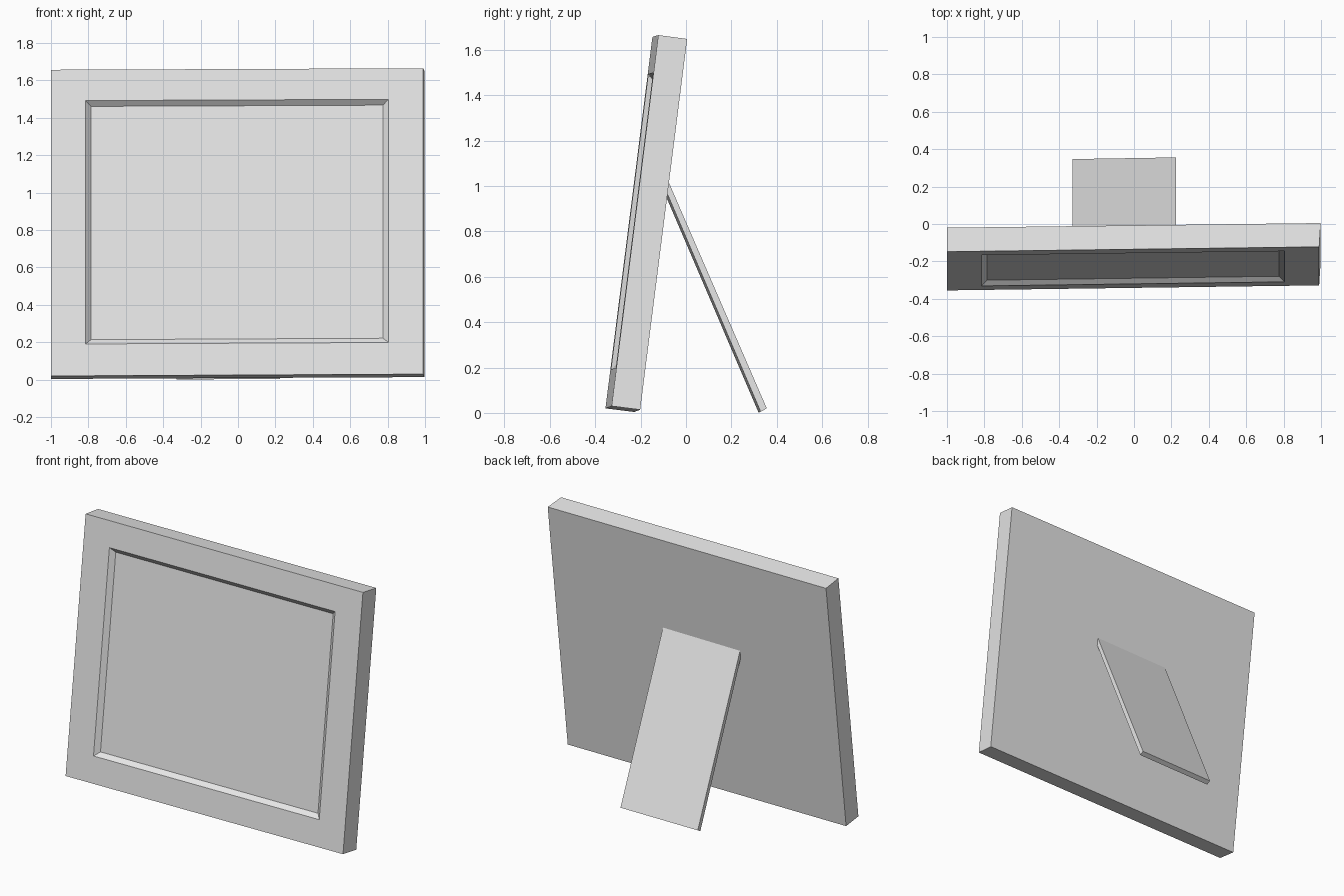
import bpy
import bmesh
from mathutils import Vector

cube = bpy.data.objects.get("Cube")
if cube:
    bpy.data.objects.remove(cube, do_unlink=True)

grey = bpy.data.materials.new("light_grey")
grey.use_nodes = True
grey.diffuse_color = (0.8, 0.8, 0.8, 1)
grey.node_tree.nodes["Principled BSDF"].inputs["Base Color"].default_value = (0.8, 0.8, 0.8, 1)


def finish(bm, name):
    bmesh.ops.recalc_face_normals(bm, faces=bm.faces)
    mesh = bpy.data.meshes.new(name)
    bm.to_mesh(mesh)
    bm.free()
    mesh.materials.append(grey)
    obj = bpy.data.objects.new(name, mesh)
    bpy.context.collection.objects.link(obj)
    return obj


def bridge(bm, ring_a, ring_b):
    """Join two closed rings of vertices with quads."""
    n = len(ring_a)
    for i in range(n):
        j = (i + 1) % n
        bm.faces.new((ring_a[i], ring_a[j], ring_b[j], ring_b[i]))


# Picture frame: leaning slab with a bevelled recess in the front.
# Each ring runs bottom left, bottom right, top right, top left.
bm = bmesh.new()
front = [Vector(p) for p in ((-1, -0.355, 0.02), (0.99, -0.328, 0.03),
                             (0.99, -0.122, 1.665), (-1, -0.148, 1.657))]
back = [Vector(p) for p in ((-1, -0.228, 0.004), (0.998, -0.202, 0.014),
                            (0.998, 0.005, 1.648), (-1, -0.02, 1.64))]
inward = (front[1] - front[0]).cross(front[3] - front[0]).normalized() * -1


def on_front(u, v):
    low = front[0].lerp(front[1], u)
    high = front[3].lerp(front[2], u)
    return low.lerp(high, v)


def front_rect(u0, u1, v0, v1, depth):
    corners = ((u0, v0), (u1, v0), (u1, v1), (u0, v1))
    return [bm.verts.new(on_front(u, v) + inward * depth) for u, v in corners]


outer = [bm.verts.new(p) for p in front]
rear = [bm.verts.new(p) for p in back]
lip = front_rect(0.093, 0.907, 0.104, 0.899, 0)
floor = front_rect(0.108, 0.892, 0.12, 0.882, 0.027)
for a, b in ((rear, outer), (outer, lip), (lip, floor)):
    bridge(bm, a, b)
bm.faces.new(floor)
bm.faces.new(rear)
finish(bm, "picture_frame")

# Easel stand: slanted board whose top end is buried in the frame
bm = bmesh.new()
profile = ((-0.097, 1.065), (0.356, 0.02), (0.329, 0.005), (-0.112, 1.035))
left_end = [bm.verts.new((0.225, y, z)) for y, z in profile]
right_end = [bm.verts.new((-0.328, y - 0.009, z - 0.004)) for y, z in profile]
bridge(bm, left_end, right_end)
bm.faces.new(left_end)
bm.faces.new(right_end)
finish(bm, "easel_stand")
